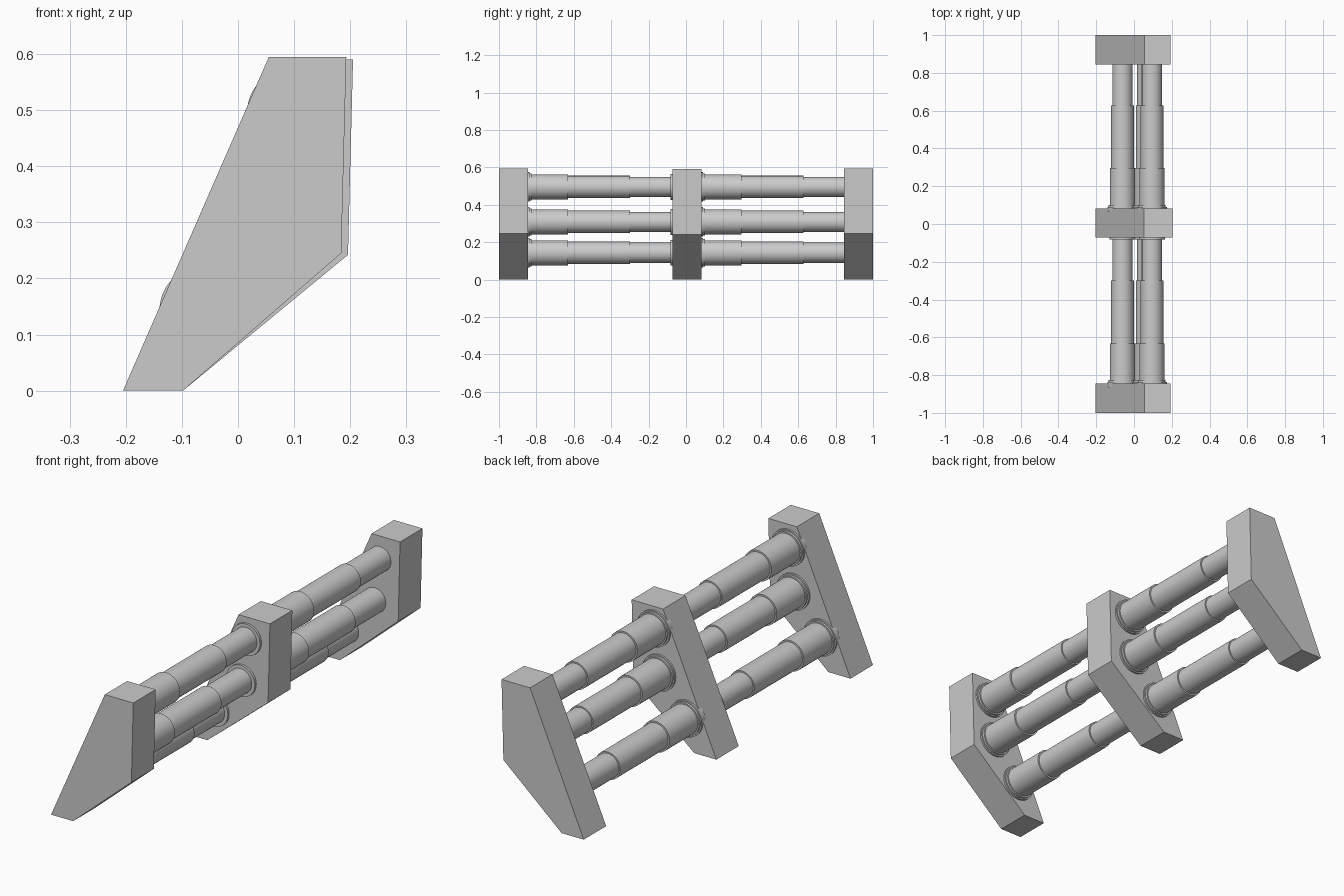
import bpy, bmesh, math

if "Cube" in bpy.data.objects:
    bpy.data.objects.remove(bpy.data.objects["Cube"])


def make_object(name, bm):
    bmesh.ops.recalc_face_normals(bm, faces=bm.faces)
    mesh = bpy.data.meshes.new(name)
    bm.to_mesh(mesh)
    bm.free()
    obj = bpy.data.objects.new(name, mesh)
    bpy.context.collection.objects.link(obj)
    return obj


def plate(name, outline, y0, y1):
    """Extrude an x-z outline between two y positions."""
    bm = bmesh.new()
    face = bm.faces.new([bm.verts.new((x, y0, z)) for x, z in outline])
    ext = bmesh.ops.extrude_face_region(bm, geom=[face])
    verts = [v for v in ext["geom"] if isinstance(v, bmesh.types.BMVert)]
    bmesh.ops.translate(bm, verts=verts, vec=(0, y1 - y0, 0))
    return make_object(name, bm)


def turned_rod(name, cx, cz, profile, sides=48):
    """Stepped round rod along y from (y, radius) pairs."""
    bm = bmesh.new()
    rings = []
    for y, r in profile:
        rings.append([bm.verts.new((cx + r * math.cos(2 * math.pi * i / sides), y,
                                    cz + r * math.sin(2 * math.pi * i / sides)))
                      for i in range(sides)])
    for a, b in zip(rings, rings[1:]):
        for i in range(sides):
            j = (i + 1) % sides
            bm.faces.new((a[i], a[j], b[j], b[i]))
    bm.faces.new(rings[0])
    bm.faces.new(rings[-1])
    obj = make_object(name, bm)
    bpy.ops.object.select_all(action='DESELECT')
    obj.select_set(True)
    bpy.context.view_layer.objects.active = obj
    bpy.ops.object.shade_smooth_by_angle(angle=math.radians(30))
    return obj


# Slanted support plates
end_outline = [(-0.205, 0), (-0.098, 0), (0.184, 0.245), (0.193, 0.595), (0.055, 0.595)]
mid_outline = [(-0.205, 0), (-0.098, 0), (0.196, 0.242), (0.205, 0.59), (0.053, 0.59)]
plate("front_plate", end_outline, -1.0, -0.845)
plate("middle_plate", mid_outline, -0.072, 0.083)
plate("back_plate", end_outline, 0.845, 1.0)

# Telescoping rods with stepped collars, three in each bay
rod_centres = {"upper": (0.095, 0.495), "middle": (0.07, 0.308), "lower": (-0.061, 0.143)}
bays = {"front": (-0.845, -0.072), "back": (0.083, 0.845)}
for level, (cx, cz) in rod_centres.items():
    for bay, (start, end) in bays.items():
        steps = [(-0.02, 0.008, 0.079), (0.008, 0.018, 0.073), (0.018, 0.213, 0.067),
                 (0.213, 0.545, 0.060), (0.545, end - start + 0.01, 0.054)]
        profile = [(start + y, r) for y0, y1, r in steps for y in (y0, y1)]
        turned_rod(f"{bay}_{level}_rod", cx, cz, profile)
    # Thin ring where the front rod enters the middle plate
    turned_rod(f"{level}_end_ring", cx, cz, [(-0.082, 0.069), (-0.06, 0.069)])
